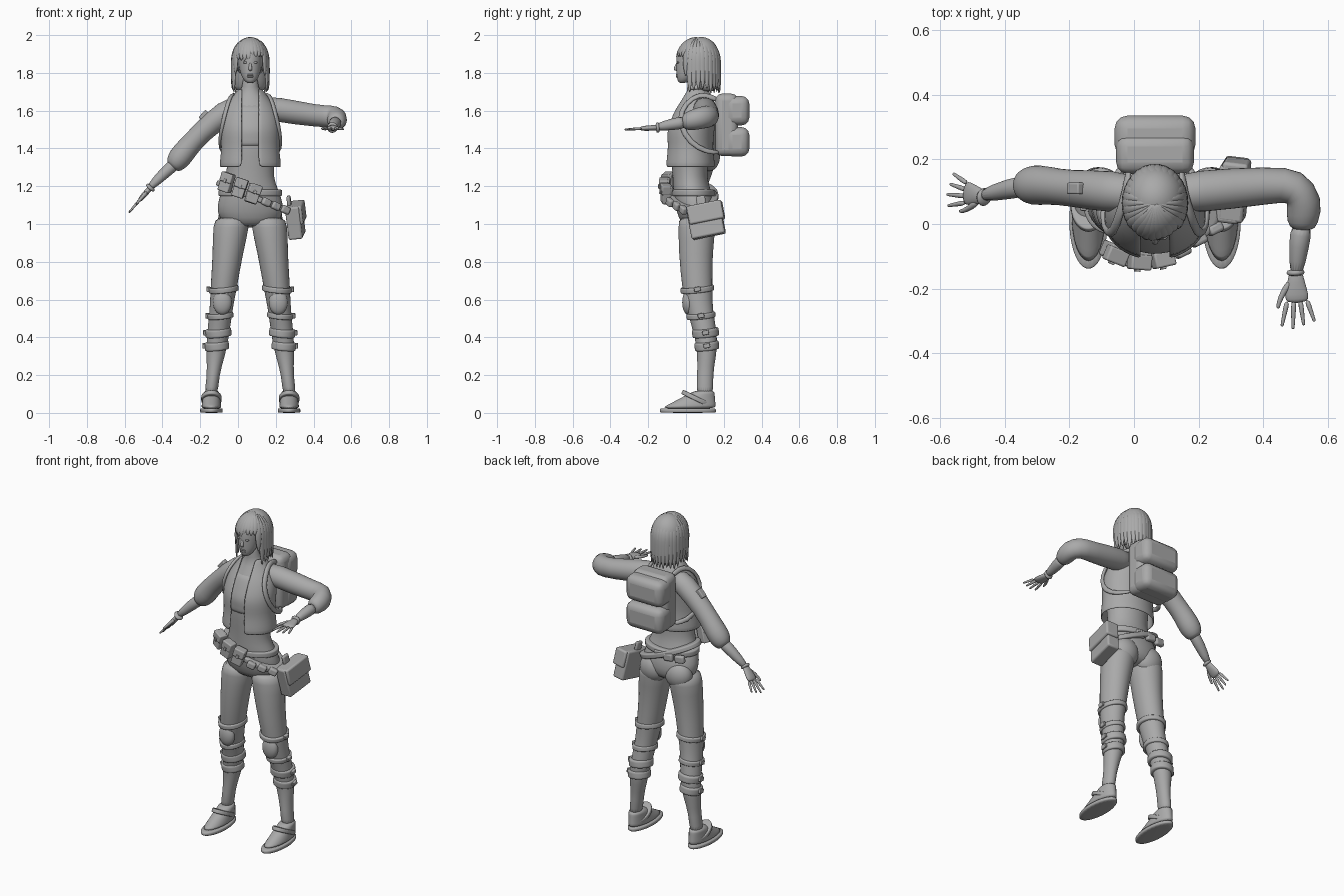
import bpy, bmesh, math, random
from mathutils import Vector, Euler

if "Cube" in bpy.data.objects:
    bpy.data.objects.remove(bpy.data.objects["Cube"])
random.seed(4)
AXIS = .065  # body axis in x
SIDES = (("right", -1), ("left", 1))
LEVEL = Euler()
UP = Vector((0, 0, 1))

clay = bpy.data.materials.new("clay_grey")
clay.use_nodes = True
clay.diffuse_color = (.4, .4, .4, 1)
clay.node_tree.nodes["Principled BSDF"].inputs["Base Color"].default_value = clay.diffuse_color


def finish(name, bm, location=(0, 0, 0), rotation=LEVEL):
    """Turn a bmesh into a smooth shaded clay object."""
    bmesh.ops.recalc_face_normals(bm, faces=bm.faces)
    for face in bm.faces:
        face.smooth = True
    mesh = bpy.data.meshes.new(name)
    bm.to_mesh(mesh)
    bm.free()
    mesh.materials.append(clay)
    part = bpy.data.objects.new(name, mesh)
    part.location, part.rotation_euler = location, rotation
    bpy.context.collection.objects.link(part)
    return part


def loft(name, rings, ref=None, sides=16, opening=0, location=(0, 0, 0), rotation=LEVEL):
    """Skin elliptical rings (x, y, z, radius, second radius); rings stay level unless ref is given."""
    bm = bmesh.new()
    centres = [Vector(ring[:3]) for ring in rings]
    rows = []
    for i, ring in enumerate(rings):
        u, v = Vector((1, 0, 0)), Vector((0, 1, 0))
        if ref:
            tangent = (centres[min(i + 1, len(rings) - 1)] - centres[max(i - 1, 0)]).normalized()
            u = tangent.cross(Vector(ref)).normalized()
            v = tangent.cross(u)
        start = math.asin(min(opening / ring[3], .9))
        row = []
        for k in range(sides + bool(opening)):
            angle = start + 2 * (math.pi - start) * k / sides
            offset = u * ring[3] * math.sin(angle) - v * ring[-1] * math.cos(angle)
            row.append(bm.verts.new(centres[i] + offset))
        rows.append(row if opening else row + row[:1])
    for low, high in zip(rows, rows[1:]):
        for k in range(sides):
            bm.faces.new((low[k], low[k + 1], high[k + 1], high[k]))
    if not opening:
        bm.faces.new(rows[0][:-1])
        bm.faces.new(rows[-1][:-1])
    part = finish(name, bm, location, rotation)
    if opening:
        part.modifiers.new("thickness", "SOLIDIFY").thickness = .01
    part.modifiers.new("smooth", "SUBSURF").levels = 1


def column(name, rows, x=lambda z: AXIS, **options):
    """Upright loft from rows of (z, y, half width, half depth)."""
    loft(name, [(x(z), y, z, wide, deep) for z, y, wide, deep in rows], sides=24, **options)


def section(rows, z):
    """Interpolated row of a column at any height."""
    rows = sorted(rows)
    for low, high in zip(rows, rows[1:]):
        if low[0] <= z <= high[0]:
            return Vector(low).lerp(Vector(high), (z - low[0]) / (high[0] - low[0]))


def box(name, location, size, rotation=LEVEL, bevel=.01):
    bm = bmesh.new()
    bmesh.ops.create_cube(bm, size=1)
    bmesh.ops.scale(bm, vec=size, verts=bm.verts)
    part = finish(name, bm, location, rotation)
    rounding = part.modifiers.new("round", "BEVEL")
    rounding.width, rounding.segments = bevel, 3
    bpy.ops.object.select_all(action="DESELECT")
    part.select_set(True)
    bpy.context.view_layer.objects.active = part
    bpy.ops.object.shade_smooth_by_angle(angle=.6)


def ball(name, location, size):
    bm = bmesh.new()
    bmesh.ops.create_uvsphere(bm, u_segments=24, v_segments=16, radius=1)
    bmesh.ops.scale(bm, vec=size, verts=bm.verts)
    finish(name, bm, location)


def band(name, location, wide, deep, height, rotation=LEVEL):
    """Rounded strap around a limb or the waist."""
    levels = [height * (k / 4 - .5) for k in (0, 0, 1, 3, 4, 4)]
    insets = (.02, 0, 0, 0, 0, .02)
    loft(name, [(0, 0, z, wide - inset, deep - inset) for z, inset in zip(levels, insets)],
         sides=24, location=location, rotation=rotation)


# Torso, with a cropped shirt and an open jacket that follow it
torso = [(.98, .06, .11, .07), (1.03, .06, .17, .1), (1.1, .05, .18, .11), (1.18, .03, .15, .1), (1.25, .02, .12, .09),
         (1.35, .02, .13, .1), (1.5, .02, .14, .11), (1.6, .05, .13, .1), (1.68, .06, .07, .06), (1.72, .05, .04, .04),
         (1.8, .04, .04, .04)]
column("torso", torso)


def garment(name, bottom, top, ease, flare, opening=0):
    rows = []
    for k in range(9):
        z, y, wide, deep = section(torso, bottom + (top - bottom) * k / 8)
        grow = ease + flare * max(0, 1.4 - z)
        rows.append((z, y, wide + grow, deep + grow))
    column(name, rows, opening=opening)


garment("shirt", 1.4, 1.64, .005, 0)
garment("jacket", 1.3, 1.72, .02, .2, opening=.045)

# Legs, knee pads, straps and shoes
leg = [(1.04, .06, .08, .1), (1, .06, .1, .1), (.85, .05, .08, .09), (.65, .06, .07, .08), (.55, .07, .06, .07),
       (.4, .11, .06, .06), (.3, .11, .05, .05), (.2, .1, .03, .04), (.07, .1, .04, .05)]
for side, sign in SIDES:
    def leg_x(z):
        return AXIS + sign * (.1 + .12 * (1 - z))

    column(side + "_leg", leg, leg_x)
    ball(side + "_buttock", (AXIS + sign * .085, .1, 1.03), (.085, .065, .085))
    ball(side + "_knee_pad", (leg_x(.6), .01, .585), (.05, .03, .065))
    for place, z in (("knee_top", .655), ("knee_bottom", .515), ("upper_shin", .425), ("lower_shin", .355)):
        _, y, wide, deep = section(leg, z)
        height = .03 if "knee" in place else .045
        band(f"{side}_{place}_strap", (leg_x(z), y, z), wide + .01, deep + .01, height, (.1, sign * .1, 0))
        box(f"{side}_{place}_buckle", (leg_x(z) + sign * (wide + .01), y, z), (.02, .035, .025), (.2, 0, 0), .004)
    shoe_x = leg_x(.12)
    column(side + "_sole", [(z, .01, .06, .15) for z in (0, .005, .02, .025)], lambda z: shoe_x)
    slope = [k / 5 for k in range(6)]
    column(side + "_shoe", [(.02 + .1 * k, .01 + .09 * k, .055 - .015 * k, .15 - .1 * k) for k in slope],
           lambda z: shoe_x)
    band(side + "_shoe_strap", (shoe_x, .055, .075), .055, .085, .025, (-.45, 0, 0))

# Puffed sleeves and forearms
loft("right_sleeve", [(.02, .09, 1.63, .05), (-.06, .1, 1.6, .07), (-.2, .11, 1.48, .055), (-.27, .12, 1.4, .06),
                      (-.31, .12, 1.35, .065), (-.34, .12, 1.31, .05), (-.35, .12, 1.3, .03)], ref=(0, 1, 0))
loft("right_forearm", [(-.32, .12, 1.33, .035), (-.38, .11, 1.28, .033), (-.48, .085, 1.18, .02)], ref=(0, 1, 0))
loft("left_sleeve", [(.1, .09, 1.62, .05), (.19, .1, 1.61, .07), (.42, .12, 1.57, .058), (.5, .12, 1.57, .06),
                     (.53, .07, 1.56, .06), (.52, 0, 1.54, .05), (.52, -.02, 1.54, .03)], ref=UP)
loft("left_forearm", [(.52, 0, 1.54, .035), (.51, -.06, 1.53, .033), (.5, -.17, 1.51, .02)], ref=UP)
box("sleeve_pocket", (-.18, .11, 1.575), (.055, .035, .03), (0, -.85, 0), .005)


def hand(side, wrist, along, thumb):
    """Flat palm, four spread fingers, a thumb and a wristband."""
    wrist, along, thumb = Vector(wrist), Vector(along).normalized(), Vector(thumb)
    across = (thumb - along * thumb.dot(along)).normalized()
    normal = along.cross(across)

    def ring(reach, shift, wide, thick):
        return (*(wrist + along * reach + across * shift), wide, thick)

    loft(side + "_palm", [ring(-.02, 0, .02, .015), ring(.02, 0, .027, .015), ring(.06, 0, .038, .014),
                          ring(.085, 0, .035, .01)], normal)
    for i, finger in enumerate(("index", "middle", "ring", "little")):
        length = .09 - .01 * abs(i - 1)
        spread = .03 - .02 * i
        loft(f"{side}_{finger}_finger", [ring(.075 + length * t, spread * (1 + .7 * t), .01 - .005 * t, .01 - .005 * t)
                                         for t in (0, .5, .9, 1)], normal, sides=8)
    loft(side + "_thumb", [ring(.015 + .085 * t, .015 + .045 * math.sin(1.6 * t), .013 - .007 * t, .013 - .007 * t)
                           for t in (0, .4, .8, 1)], normal, sides=8)
    loft(side + "_wristband", [ring(reach, 0, radius, radius) for reach, radius in
                               ((-.02, .01), (-.02, .03), (0, .03), (0, .01))], normal)


hand("right", (-.47, .085, 1.185), (-.64, .14, -.74), (0, -1, 0))
hand("left", (.5, -.16, 1.51), (.05, -1, -.06), (-1, 0, 0))

# Head and face
column("head", [(1.745, -.02, .015, .015), (1.76, -.01, .035, .036), (1.79, .005, .05, .056), (1.82, .02, .058, .072),
                (1.86, .035, .065, .088), (1.91, .045, .068, .095), (1.95, .05, .058, .08), (1.975, .05, .03, .04)])
loft("nose", [(AXIS, -.045, 1.86, .005), (AXIS, -.054, 1.83, .009), (AXIS, -.055, 1.82, .012), (AXIS, -.05, 1.81, .008)],
     sides=10)
for lip, z in (("upper", 1.79), ("lower", 1.78)):
    ball(lip + "_lip", (AXIS, -.046, z), (.018, .008, .005))
for side, sign in SIDES:
    ball(side + "_eye", (AXIS + sign * .026, -.042, 1.855), (.012, .007, .006))
    ball(side + "_ear", (AXIS + sign * .064, .045, 1.84), (.008, .02, .03))

# Hair: cap, back mass and layered locks with a short fringe
ball("hair_cap", (AXIS, .08, 1.88), (.093, .098, .11))
column("hair_back", [(1.7, .115, .07, .035), (1.72, .11, .085, .055), (1.8, .1, .09, .07), (1.9, .09, .09, .08)])
CROWN, DOME, LOCKS = 1.985, .12, 30
for i in range(LOCKS):
    angle = math.pi * (2 * i + 1 - LOCKS) / LOCKS
    from_front = abs(angle)
    end = 1.875 if from_front < .9 else 1.79 if from_front < 1.15 else 1.7
    end += random.uniform(-.015, .015)
    out = Vector((math.sin(angle), -math.cos(angle), 0))
    rings = []
    for k in range(9):
        fall = (k / 8) ** 1.5
        z = CROWN - (CROWN - end) * fall
        reach = math.sqrt(1 - max(0, 1 - (CROWN - z) / DOME) ** 2)
        wide = .02 * min(1, .3 + 3 * fall, 3 * (1.05 - fall))
        rings.append((AXIS + out.x * .095 * reach, .065 + out.y * .113 * reach, z, wide, min(wide, .009)))
    loft(f"hair_lock_{i}", rings, out + UP, sides=8)

# Backpack with two puffy pockets and shoulder straps
box("backpack_body", (AXIS, .215, 1.525), (.24, .12, .33), bevel=.035)
for place, z in (("top", 1.6), ("bottom", 1.435)):
    box(f"backpack_{place}_pocket", (AXIS, .27, z), (.25, .13, .155), bevel=.04)
for side, sign in SIDES:
    path = ((.08, .18, 1.65), (.09, .1, 1.69), (.11, .03, 1.67), (.13, -.03, 1.6), (.15, -.03, 1.52), (.165, .02, 1.43),
            (.15, .11, 1.38), (.1, .18, 1.38))
    loft(side + "_shoulder_strap", [(AXIS + sign * x, y, z, .016, .01) for x, y, z in path], (sign, -.5, .6), sides=10)

# Waist belt, slung belt and their pouches
band("waist_belt", (AXIS, .04, 1.165), .17, .117, .035)
band("slung_belt", (.075, .043, 1.145), .205, .13, .03, (0, .38, 0))
for i in range(3):
    yaw = .3 * (i - 1.3)
    spin = Euler((0, .32, yaw))
    centre = Vector((.07 * i - .06, .15 * yaw * yaw - .11, 1.22 - .03 * i))
    for part, offset, size in (("pouch", (0, 0, 0), (.063, .05, .1)),
                               ("pouch_flap", (0, -.008, .027), (.067, .048, .05)),
                               ("pouch_button", (0, -.033, .01), (.016, .01, .02))):
        box(f"front_{part}_{i}", centre + spin.to_matrix() @ Vector(offset), size, spin, size[1] / 8)
    box(f"belt_loop_{i}", (.15 + .05 * i, .035 * i - .085, 1.115 - .02 * i), (.05, .032, .04), (0, .42, .45))
    box(f"rear_pouch_{i}", (.07 * i - .06, .155 - .01 * abs(i - 1), 1.15), (.06, .03, .045), (0, .1, .1 - .1 * i))

# Hip bag
tilt = Euler((.2, -.1, -.12))
box("hip_bag", (.303, .105, 1.02), (.075, .18, .175), tilt)
box("hip_bag_flap", (.31, .105, 1.06), (.08, .187, .1), tilt)
box("hip_bag_strap", (.27, .08, 1.12), (.02, .05, .06), tilt)
